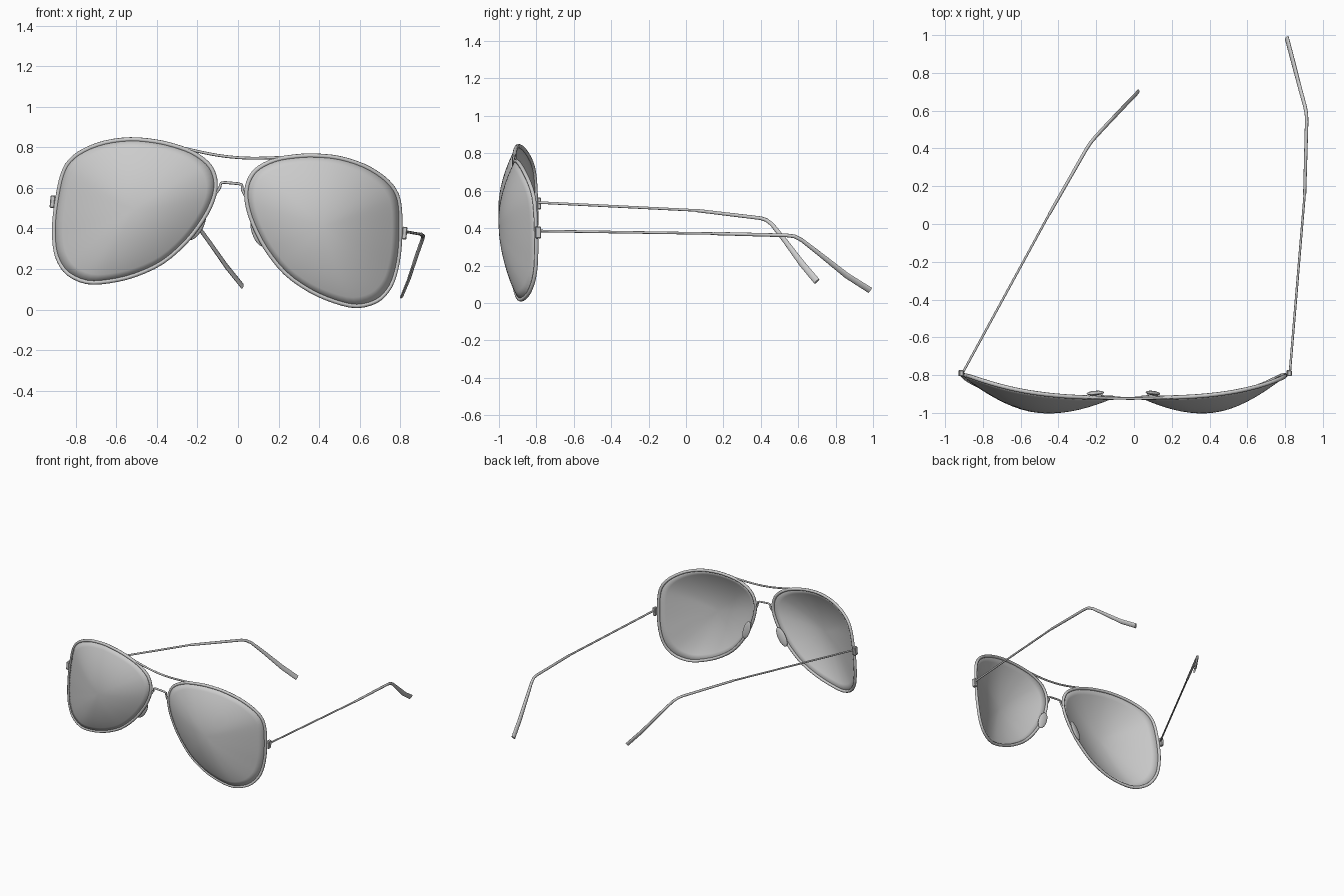
import bpy, bmesh
from math import radians, cos, sin, tau
from mathutils import Vector, Matrix

if "Cube" in bpy.data.objects:
    bpy.data.objects.remove(bpy.data.objects["Cube"])

# The front frame is symmetric, then rolled slightly about y
ROLL = Matrix.Translation((-0.034, 0, 0.60)) @ Matrix.Rotation(radians(5.1), 4, 'Y')

# Outline of one lens (x, z) in the unrolled frame
OUTLINE = [(.067, 0), (.081, .065), (.12, .118), (.20, .165), (.297, .191), (.395, .204),
           (.518, .203), (.645, .175), (.748, .125), (.813, .066), (.844, -.005),
           (.859, -.118), (.864, -.25), (.851, -.366), (.823, -.442), (.769, -.502),
           (.673, -.535), (.558, -.520), (.431, -.477), (.30, -.40), (.191, -.286),
           (.117, -.169), (.078, -.074)]
CENTRE = Vector((.47, -.15))


def smooth_loop(pts, steps):
    """Closed Catmull-Rom curve through the points."""
    p = [Vector(q) for q in pts]
    n, out = len(p), []
    for i in range(n):
        a, b, c, d = p[i - 1], p[i], p[(i + 1) % n], p[(i + 2) % n]
        for k in range(steps):
            t = k / steps
            out.append(.5 * (2 * b + (c - a) * t + (2 * a - 5 * b + 4 * c - d) * t ** 2
                             + (3 * b - a - 3 * c + d) * t ** 3))
    return out


def wrap_y(x, z):
    """Depth of the wrapped front at a given place."""
    return -.92 + .193 * abs(x) ** 3 - .022 * (max(0, -.3 - z) / .235) ** 2


def mesh_object(name, bm, matrix=None, angle=40):
    bmesh.ops.recalc_face_normals(bm, faces=bm.faces)
    me = bpy.data.meshes.new(name)
    bm.to_mesh(me)
    bm.free()
    ob = bpy.data.objects.new(name, me)
    bpy.context.collection.objects.link(ob)
    if matrix:
        ob.matrix_world = matrix
    bpy.ops.object.select_all(action='DESELECT')
    ob.select_set(True)
    bpy.context.view_layer.objects.active = ob
    bpy.ops.object.shade_smooth_by_angle(angle=radians(angle))
    return ob


def wire(name, pts, radius, closed=False, kind='POLY'):
    cu = bpy.data.curves.new(name, 'CURVE')
    cu.dimensions = '3D'
    cu.bevel_depth, cu.bevel_resolution, cu.use_fill_caps = radius, 2, True
    sp = cu.splines.new(kind)
    sp.points.add(len(pts) - 1)
    for q, p in zip(sp.points, pts):
        q.co = (*p, 1)
    sp.use_cyclic_u = closed
    if kind == 'NURBS':
        sp.order_u, sp.use_endpoint_u, sp.resolution_u = 3, True, 6
    ob = bpy.data.objects.new(name, cu)
    ob.matrix_world = ROLL
    bpy.context.collection.objects.link(ob)


loop = [CENTRE + (q - CENTRE) * .975 for q in smooth_loop(OUTLINE, 3)]


def lens(side, s):
    """Domed sheet made of shrinking rings."""
    bm, rings, n = bmesh.new(), [], 9
    for k in range(n):
        r = 1 - k / n
        ring = []
        for q in loop:
            x, z = CENTRE + (q - CENTRE) * r
            base = r * wrap_y(*q) + (1 - r) * wrap_y(*CENTRE)
            base = r * base + (1 - r) * wrap_y(x, z)
            ring.append(bm.verts.new((s * x, base - .096 * (1 - r * r), z)))
        rings.append(ring)
    m = len(loop)
    for a, b in zip(rings, rings[1:]):
        for i in range(m):
            j = (i + 1) % m
            bm.faces.new((a[i], a[j], b[j], b[i]))
    tip = bm.verts.new((s * CENTRE.x, wrap_y(*CENTRE) - .096, CENTRE.y))
    for i in range(m):
        bm.faces.new((rings[-1][i], rings[-1][(i + 1) % m], tip))
    ob = mesh_object(side + "_lens", bm)
    ob.matrix_world = ROLL
    mod = ob.modifiers.new("thickness", 'SOLIDIFY')
    mod.thickness, mod.offset = .006, 0


def blob(name, matrix, box=False):
    bm = bmesh.new()
    if box:
        bmesh.ops.create_cube(bm, size=1)
        bmesh.ops.transform(bm, matrix=matrix, verts=bm.verts)
        bmesh.ops.bevel(bm, geom=bm.edges[:], offset=.004, segments=1, affect='EDGES')
    else:
        bmesh.ops.create_uvsphere(bm, u_segments=20, v_segments=12, radius=1)
        bmesh.ops.transform(bm, matrix=matrix, verts=bm.verts)
    mesh_object(name, bm, ROLL, 30 if box else 60)


for side, s in (("right", 1), ("left", -1)):
    # Lens and wire rim
    lens(side, s)
    wire(side + "_rim", [(s * q.x, wrap_y(*q), q.y) for q in loop], .011, True)
    # Nose pad on a small bent arm
    blob(side + "_nose_pad", Matrix.Translation((s * .153, -.895, -.205))
         @ Matrix.Rotation(radians(-25 * s), 4, 'Y') @ Matrix.Rotation(radians(-12 * s), 4, 'Z')
         @ Matrix.Diagonal((.032, .011, .075, 1)))
    wire(side + "_pad_arm", [(s * .115, -.918, -.15), (s * .125, -.89, -.15),
                             (s * .15, -.90, -.19)], .005, kind='NURBS')
    # Hinge block
    blob(side + "_hinge", Matrix.Translation((s * .872, -.79, -.146))
         @ Matrix.Diagonal((.024, .032, .062, 1)), True)

# Brow bar and bridge
wire("brow_bar", [(-.27, -.917, .178), (-.14, -.922, .158), (0, -.924, .15),
                  (.14, -.922, .158), (.27, -.917, .178)], .007, kind='NURBS')
wire("bridge", [(-.074, -.92, -.035), (-.056, -.92, -.005), (-.052, -.92, .02),
                (-.035, -.922, .024), (.035, -.922, .024), (.052, -.92, .02),
                (.056, -.92, -.005), (.074, -.92, -.035)], .007)


def temple(name, path):
    """Loft oval sections along a path of (x, y, z, half_width, half_thickness)."""
    pts = [Vector(p[:3]) for p in path]
    normal = (pts[1] - pts[0]).cross(pts[-1] - pts[-3]).normalized()
    bm, rings, n = bmesh.new(), [], 12
    for i, p in enumerate(pts):
        tan = (pts[min(i + 1, len(pts) - 1)] - pts[max(i - 1, 0)]).normalized()
        wide = normal.cross(tan).normalized()
        thick = tan.cross(wide)
        w, t = path[i][3:]
        rings.append([bm.verts.new(p + wide * w * cos(tau * k / n) + thick * t * sin(tau * k / n))
                      for k in range(n)])
    for a, b in zip(rings, rings[1:]):
        for k in range(n):
            j = (k + 1) % n
            bm.faces.new((a[k], a[j], b[j], b[k]))
    bm.faces.new(rings[0])
    bm.faces.new(rings[-1])
    mesh_object(name, bm)


# Temples: thin wire, then a sleeve that bends down and widens
temple("right_temple", [
    (.824, -.80, .385, .007, .006), (.903, .15, .371, .007, .006), (.9035, .155, .371, .009, .008),
    (.914, .54, .361, .010, .009), (.913, .58, .356, .010, .009), (.906, .62, .335, .011, .009),
    (.88, .714, .262, .013, .009), (.842, .86, .146, .017, .008), (.809, .985, .067, .018, .007)])
temple("left_temple", [
    (-.908, -.79, .537, .007, .006), (-.45, .05, .495, .007, .006), (-.447, .055, .4945, .009, .008),
    (-.25, .40, .453, .010, .009), (-.23, .43, .443, .010, .009), (-.205, .46, .42, .011, .009),
    (-.145, .525, .338, .013, .009), (-.055, .62, .21, .017, .008), (.022, .70, .115, .018, .007)])
